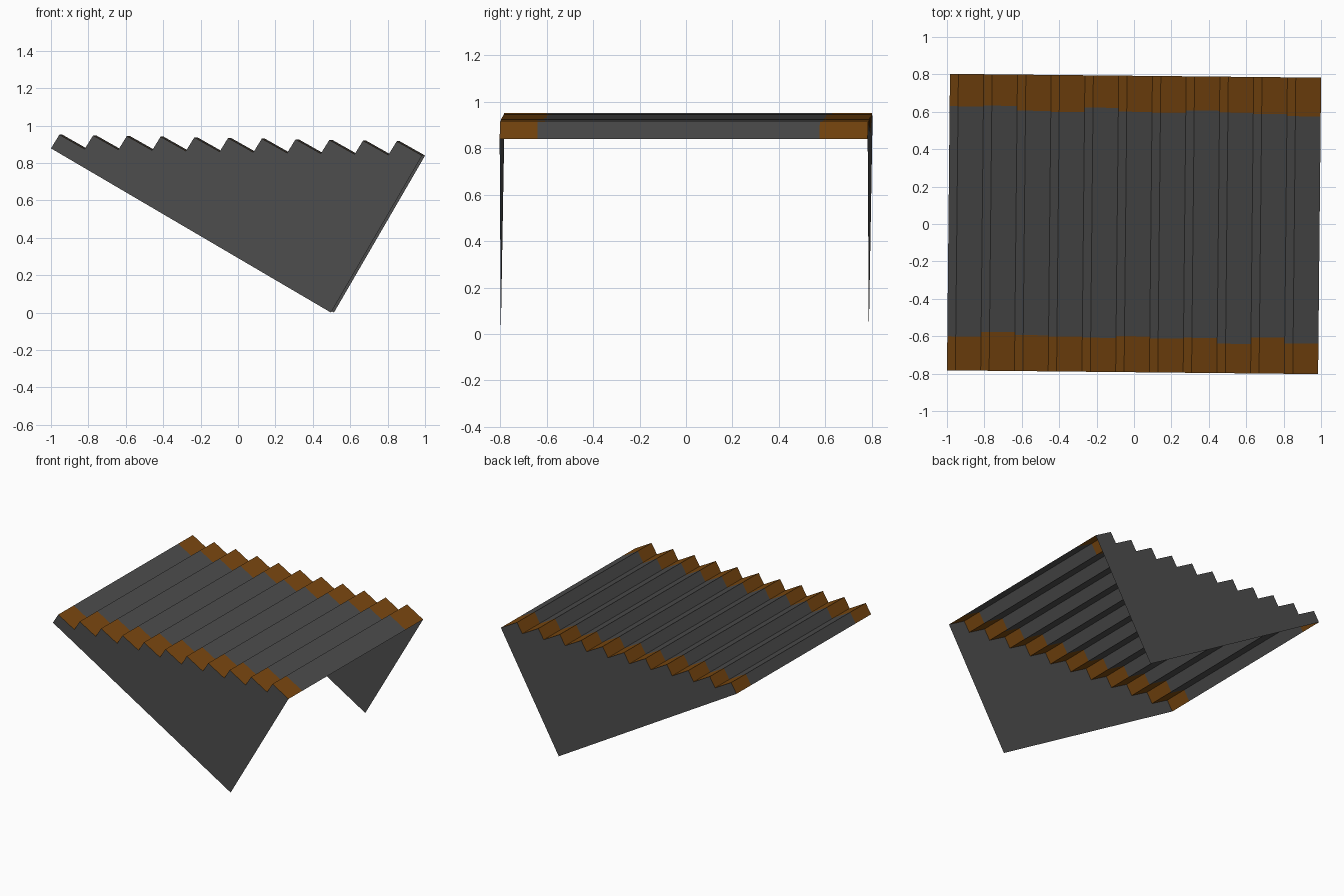
import bpy, bmesh, math

if "Cube" in bpy.data.objects:
    bpy.data.objects.remove(bpy.data.objects["Cube"])

STEPS = 11
HALF = 0.7925                      # half width of the flight
YAW = math.radians(-0.58)          # the model sits slightly turned
TIP = (0.505, 0.0)
START, PITCH = (-0.992, 0.878), (0.1804, -0.0035)
RISE = (0.045, 0.073)


def material(name, rgb):
    m = bpy.data.materials.new(name)
    m.diffuse_color = (*rgb, 1)
    m.use_nodes = True
    m.node_tree.nodes["Principled BSDF"].inputs["Base Color"].default_value = m.diffuse_color
    return m


grey = material("dark grey", (0.075, 0.075, 0.075))
brown = material("orange brown", (0.2, 0.066, 0.005))


def make(name, bm):
    me = bpy.data.meshes.new(name)
    bm.to_mesh(me)
    bm.free()
    me.materials.append(grey)
    me.materials.append(brown)
    ob = bpy.data.objects.new(name, me)
    ob.rotation_euler.z = YAW
    bpy.context.collection.objects.link(ob)
    return ob


def valley(i):
    return START[0] + PITCH[0] * i, START[1] + PITCH[1] * i


# zigzag profile of risers and treads
profile = []
for i in range(STEPS):
    x, z = valley(i)
    profile += [(x, z), (x + RISE[0], z + RISE[1])]
profile.append(valley(STEPS))

# ends of the brown bands on each step, slightly uneven
front = [.61, .585, .60, .605, .61, .60, .61, .605, .635, .60, .63]
back = [.62, .625, .60, .595, .62, .60, .595, .61, .60, .595, .585]

# stair surface: three strips across each riser and tread
bm = bmesh.new()
for k in range(len(profile) - 1):
    (x0, z0), (x1, z1) = profile[k], profile[k + 1]
    ys = [-HALF, -front[k // 2], back[k // 2], HALF]
    for s in range(3):
        a, b = ys[s], ys[s + 1]
        f = bm.faces.new([bm.verts.new(p) for p in
                          ((x0, a, z0), (x1, a, z1), (x1, b, z1), (x0, b, z0))])
        f.material_index = 0 if s == 1 else 1
make("steps", bm)

# thin triangular side walls
for name, y in (("front_wall", -HALF), ("back_wall", HALF)):
    bm = bmesh.new()
    pts = [TIP] + profile[::-1]
    f = bm.faces.new([bm.verts.new((x, y, z)) for x, z in pts])
    f.normal_update()
    if f.normal.y * y < 0:
        f.normal_flip()
    bmesh.ops.triangulate(bm, faces=[f])
    make(name, bm)
